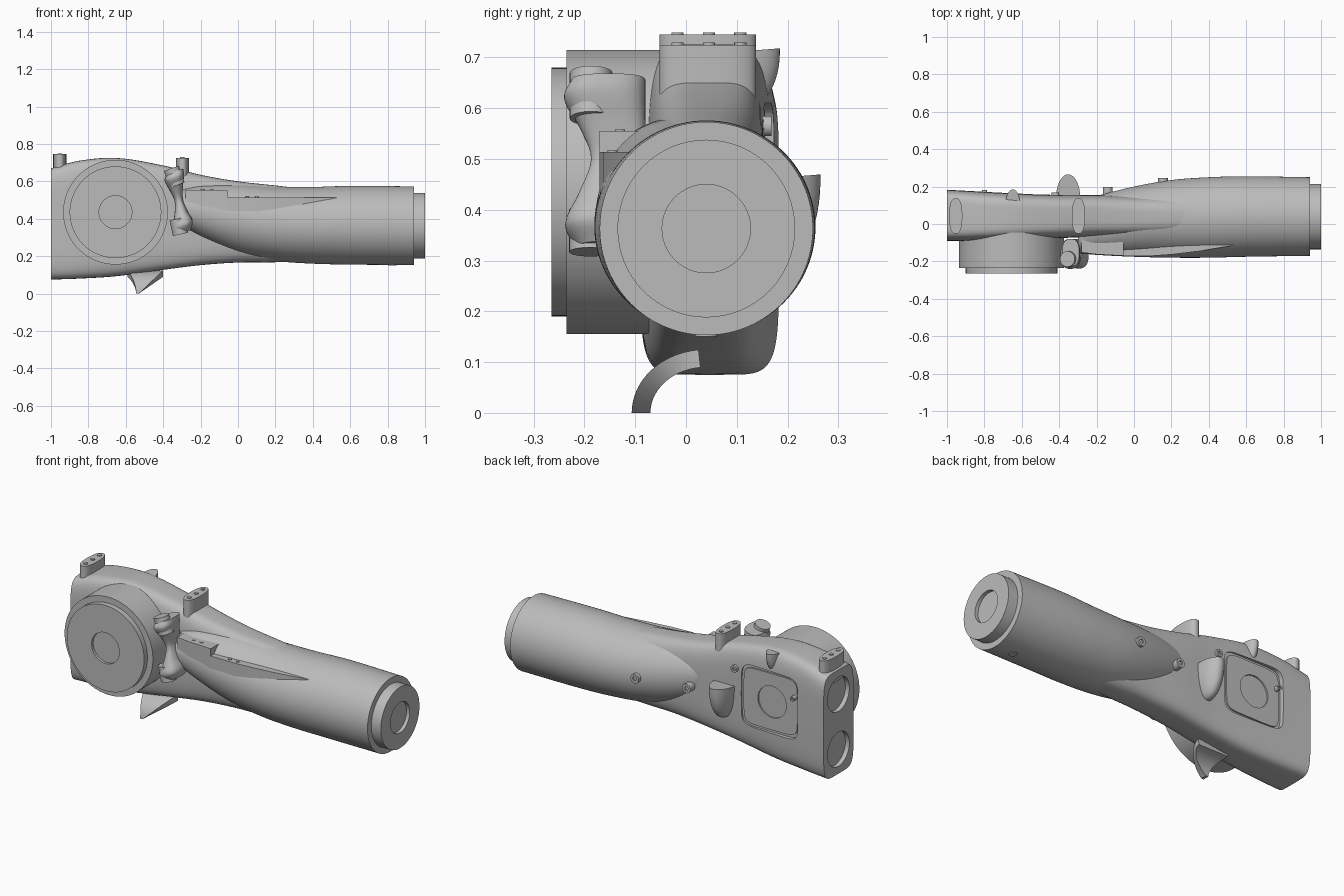
import bpy, bmesh
from math import sin, cos, pi, radians
from mathutils import Vector

cube = bpy.data.objects.get("Cube")
if cube:
    bpy.data.objects.remove(cube, do_unlink=True)

grey = bpy.data.materials.new("plain grey")
grey.use_nodes = True
grey.diffuse_color = (0.5, 0.5, 0.5, 1)
grey.node_tree.nodes["Principled BSDF"].inputs["Base Color"].default_value = (0.5, 0.5, 0.5, 1)


def loft(name, rings):
    """Skin a closed solid through equal-length rings of points."""
    bm = bmesh.new()
    rows = [[bm.verts.new(p) for p in ring] for ring in rings]
    n = len(rows[0])
    for a, b in zip(rows, rows[1:]):
        for i in range(n):
            j = (i + 1) % n
            bm.faces.new((a[i], a[j], b[j], b[i]))
    bm.faces.new(rows[0])
    bm.faces.new(rows[-1])
    bmesh.ops.recalc_face_normals(bm, faces=bm.faces)
    mesh = bpy.data.meshes.new(name)
    bm.to_mesh(mesh)
    bm.free()
    mesh.materials.append(grey)
    obj = bpy.data.objects.new(name, mesh)
    bpy.context.collection.objects.link(obj)
    return obj


def oval(ru, rv, power=2, n=64):
    """Superellipse outline in two dimensions."""
    pts = []
    for i in range(n):
        c, s = cos(2 * pi * i / n), sin(2 * pi * i / n)
        pts.append((ru * abs(c) ** (2 / power) * (1 if c > 0 else -1),
                    rv * abs(s) ** (2 / power) * (1 if s > 0 else -1)))
    return pts


def turned(name, start, direction, steps, n=64):
    """Round part along an axis, from (distance, radius) steps."""
    q = Vector(direction).to_track_quat('Z', 'Y')
    return loft(name, [[Vector(start) + q @ Vector((u, v, d)) for u, v in oval(r, r, 2, n)]
                       for d, r in steps])


def smooth_rows(rows, per=8):
    """Catmull-Rom style interpolation of rows keyed by their first value."""
    def slope(i, k):
        a, b = rows[max(i - 1, 0)], rows[min(i + 1, len(rows) - 1)]
        return (b[k] - a[k]) / (b[0] - a[0])
    out = []
    for i in range(len(rows) - 1):
        p, q = rows[i], rows[i + 1]
        h = q[0] - p[0]
        for s in range(per):
            t = s / per
            out.append([p[0] + h * t] + [
                p[k] * (1 + 2 * t) * (1 - t) ** 2 + slope(i, k) * h * t * (1 - t) ** 2
                + q[k] * t * t * (3 - 2 * t) + slope(i + 1, k) * h * t * t * (t - 1)
                for k in range(1, len(p))])
    return out + [list(rows[-1])]


def hull(name, rows):
    """Body from stations: x, y low, y high, z low, z high, squareness."""
    return loft(name, [[(x, (a + b) / 2 + u, (c + d) / 2 + v)
                        for u, v in oval((b - a) / 2, (d - c) / 2, e, 96)]
                       for x, a, b, c, d, e in smooth_rows(rows)])


def cut(target, cutter):
    mod = target.modifiers.new("cut", 'BOOLEAN')
    mod.operation = 'DIFFERENCE'
    mod.solver = 'EXACT'
    mod.object = cutter
    bpy.context.view_layer.objects.active = target
    bpy.ops.object.modifier_apply(modifier=mod.name)
    bpy.data.objects.remove(cutter, do_unlink=True)


# Main bodies
housing = hull("housing", [
    (-1, -.09, .183, .075, .67, 6), (-.85, -.09, .175, .08, .71, 5.5),
    (-.65, -.085, .165, .093, .725, 5), (-.4, -.075, .155, .127, .685, 4.5),
    (-.2, -.07, .155, .152, .635, 4), (0, -.07, .15, .166, .6, 3.5),
    (.25, -.07, .15, .17, .572, 3), (.45, -.06, .14, .2, .54, 3)])
barrel = hull("barrel", [
    (-.3, -.155, .12, .36, .56, 2.2), (-.2, -.165, .15, .3, .58, 2.1),
    (0, -.175, .2, .215, .585, 2), (.2, -.18, .235, .175, .573, 2),
    (.4, -.18, .25, .16, .57, 2), (.6, -.175, .255, .155, .576, 2),
    (.94, -.17, .25, .153, .573, 2)])
end_cap = turned("end_cap", (.9, .04, .363), (1, 0, 0), [(0, .175), (.1, .175)])
cut(end_cap, turned("cutter", (.98, .04, .363), (1, 0, 0), [(0, .087), (.1, .087)]))

# Large side drum with stepped lid
DX, DZ = -.655, .435
drum = turned("drum", (DX, .03, DZ), (0, -1, 0),
              [(0, .28), (.265, .28), (.265, .245), (.295, .245)], 96)
cut(drum, turned("cutter", (DX, -.25, DZ), (0, -1, 0), [(0, .088), (.1, .088)]))

# Rear access panel, with its opening
def panel(name, r, y0, y1):
    return loft(name, [[(DX + .01 + u, y, DZ + v) for u, v in oval(r, r * .95, 7)]
                       for y in (y0, y1)])

cut(housing, panel("cutter", .185, .148, .3))
plate = panel("access_panel", .17, .13, .156)
cut(plate, turned("cutter", (DX, .14, DZ), (0, 1, 0), [(0, .09), (.1, .09)]))

# Round sockets in the square end
for z in (.215, .53):
    cut(housing, turned("cutter", (-.975, .047, z), (-1, 0, 0), [(0, .098), (.1, .098)]))

# Top mounting lugs with bolts
for i, (x, z0, z1) in enumerate([(-.953, .6, .745), (-.297, .58, .725)]):
    loft(f"top_lug_{i}", [[(x + u, .043 + v, z) for u, v in oval(.035, .095, 2.5)]
                          for z in (z0, z1)])
    for j in (-1, 0, 1):
        turned(f"lug_bolt_{i}_{j}", (x, .045 + j * .062, z1 - .01), (0, 0, 1),
               [(0, .012), (.014, .012)], 16)

# Stepped side shelf blending into the barrel
def shelf(name, z, front):
    outline = front + [(front[-1][0], -.04), (front[0][0], -.04)]
    loft(name, [[(x, y, h) for x, y in outline] for h in (.42, z)])

shelf("shelf_upper", .555, [(-.28, -.152), (-.2, -.162), (-.055, -.17)])
shelf("shelf_lower", .514, [(-.06, -.17), (.1, -.17), (.2, -.163), (.35, -.145),
                            (.5, -.12), (.64, -.09)])
for i, (x, y, z) in enumerate([(-.19, -.13, .55), (-.14, -.13, .55),
                               (.05, -.145, .51), (.1, -.145, .51)]):
    turned(f"shelf_bolt_{i}", (x, y, z), (0, 0, 1), [(0, .01), (.008, .01)], 16)

# Waisted grip with a pin at each end
grip = smooth_rows([
    (.325, -.3, .045, -.215), (.37, -.297, .055, -.238), (.43, -.305, .035, -.212),
    (.5, -.317, .022, -.187), (.56, -.33, .035, -.208), (.62, -.34, .052, -.24),
    (.655, -.338, .045, -.225)], 5)
loft("grip", [[(x + u, (y - .08) / 2 + v, z + u * .3) for u, v in
               oval(w, (-.08 - y) / 2, 2.6, 48)] for z, x, w, y in grip])
turned("grip_pin_upper", (-.325, -.187, .58), (-.35, 0, 1), [(0, .042), (.095, .042)], 32)
turned("grip_pin_lower", (-.325, -.188, .4), (.22, 0, -1), [(0, .042), (.085, .042)], 32)

# Scoops with flat tops on the rear
def scoop(name, x, y, z0, z1, rx, ry):
    rings = []
    for i in range(13):
        a = radians(2 + i * 88 / 12)
        s = sin(a) ** .85
        rings.append([(x + u * s, y + v * s, z1 - (z1 - z0) * cos(a) + .08 * v * (i == 12))
                      for u, v in oval(rx, ry, 2, 40)])
    loft(name, rings)

scoop("rear_scoop", -.352, .145, .27, .46, .064, .12)
scoop("upper_scoop", -.648, .11, .6, .712, .038, .075)

# Curved fin under the housing
fin = []
for i in range(15):
    a = radians(i * 6)
    left, right = -.545 - .045 * sin(a) ** 2, -.53 + .13 * sin(a)
    yo, zo = .04 - .147 * cos(a), .125 * sin(a)
    yi, zi = .04 - .11 * cos(a), .09 * sin(a)
    fin.append([(left, yo, zo), (right, yo, zo), (right, yi, zi), (left, yi, zi)])
loft("lower_fin", fin)

# Rear and underside bolts
for i, (x, y, z, r) in enumerate([(.155, .245, .385, .026), (-.14, .198, .39, .026),
                                  (-.42, .168, .565, .02), (-.8, .182, .5, .014)]):
    bolt = turned(f"rear_bolt_{i}", (x, y - .07, z), (0, 1, 0), [(0, r), (.07, r)], 24)
    cut(bolt, turned("cutter", (x, y - .008, z), (0, 1, 0), [(0, r / 2), (.05, r / 2)], 6))
turned("underside_bolt", (.825, .04, .17), (0, 0, -1), [(0, .022), (.02, .022)], 24)

# Smooth shading with sharp edges kept
bpy.ops.object.select_all(action='DESELECT')
for obj in bpy.context.collection.objects:
    if obj.type == 'MESH' and grey.name in obj.data.materials:
        obj.select_set(True)
        bpy.context.view_layer.objects.active = obj
bpy.ops.object.shade_smooth_by_angle(angle=radians(35))
